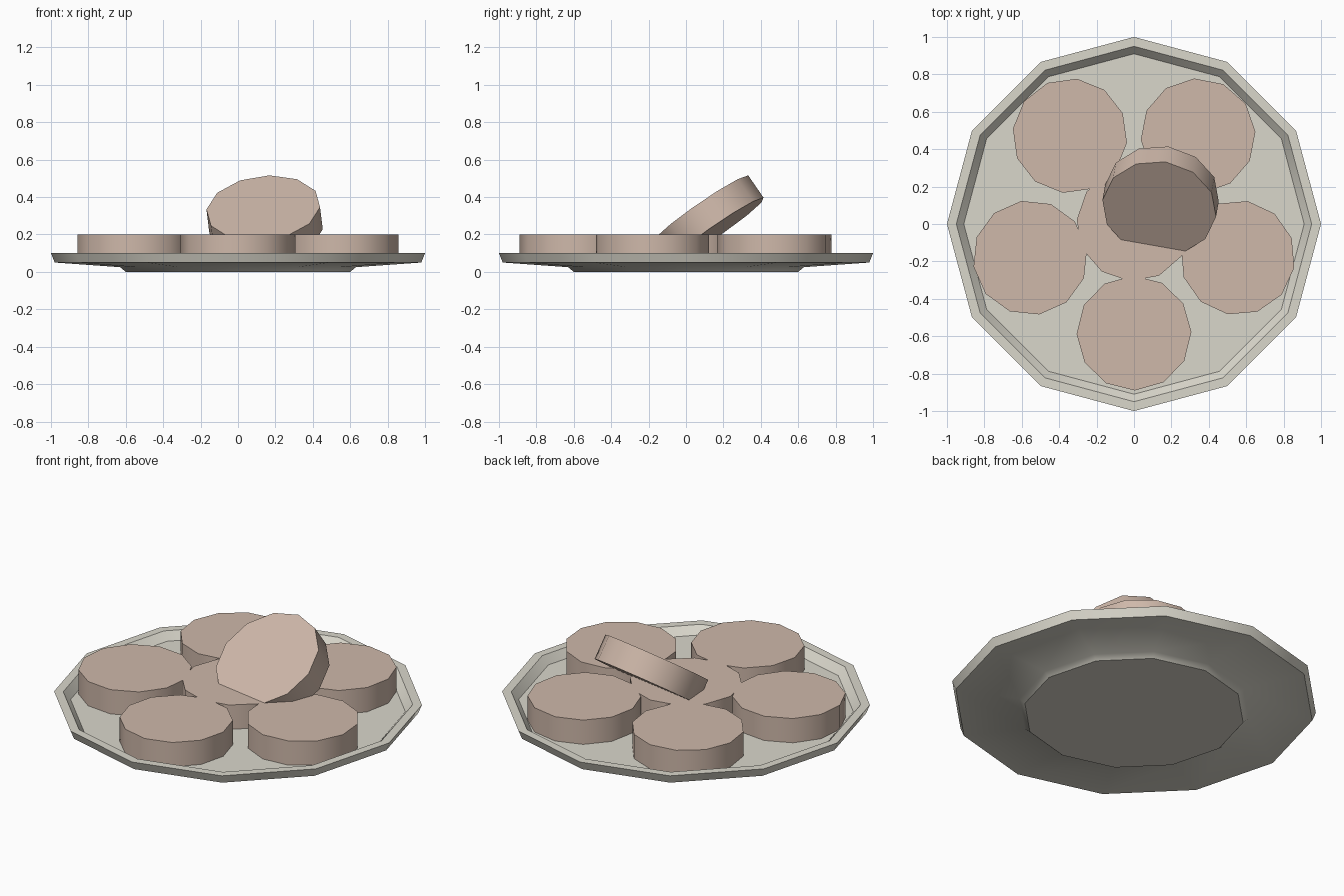
import bpy, bmesh
from math import sin, cos, pi, radians

if "Cube" in bpy.data.objects:
    bpy.data.objects.remove(bpy.data.objects["Cube"])

def material(name, rgb):
    m = bpy.data.materials.new(name)
    m.diffuse_color = (*rgb, 1)
    m.use_nodes = True
    m.node_tree.nodes["Principled BSDF"].inputs["Base Color"].default_value = m.diffuse_color
    return m

BISCUIT = material("biscuit_brown", (0.62, 0.48, 0.40))
CREAM = material("plate_cream", (0.70, 0.68, 0.60))

def lathe(name, profile, mat, sides=12, spin=0.0):
    """Revolve (radius, z) points, capping both ends with a polygon."""
    bm = bmesh.new()
    rings = [[bm.verts.new((r * cos(spin + 2 * pi * i / sides),
                            r * sin(spin + 2 * pi * i / sides), z))
              for i in range(sides)] for r, z in profile]
    for a, b in zip(rings, rings[1:]):
        for i in range(sides):
            j = (i + 1) % sides
            bm.faces.new((a[i], a[j], b[j], b[i]))
    bm.faces.new(rings[0])
    bm.faces.new(rings[-1])
    bmesh.ops.recalc_face_normals(bm, faces=bm.faces)
    me = bpy.data.meshes.new(name)
    bm.to_mesh(me)
    bm.free()
    me.materials.append(mat)
    ob = bpy.data.objects.new(name, me)
    bpy.context.collection.objects.link(ob)
    bpy.ops.object.select_all(action='DESELECT')
    ob.select_set(True)
    bpy.context.view_layer.objects.active = ob
    bpy.ops.object.shade_smooth_by_angle(angle=radians(40))
    return ob

# Plate: foot, shallow underside, raised rim, sunken floor
lathe("plate", [(0.60, 0), (0.63, 0.025), (0.98, 0.05), (1.0, 0.10),
                (0.95, 0.10), (0.91, 0.055)], CREAM)

# Biscuits: origin at the centre of the top face
R, T = 0.307, 0.145

def biscuit(name, loc, spin, rot=(0, 0, 0)):
    ob = lathe(name, [(R, -T), (R, 0)], BISCUIT, spin=radians(spin))
    ob.location = loc
    ob.rotation_euler = [radians(a) for a in rot]

# Ring of five, each turned slightly differently, plus one in the middle
for k, spin in enumerate((1, 20, 4, 23, 9)):
    a = radians(-90 + 72 * k)
    biscuit(f"ring_biscuit_{k + 1}", (0.583 * cos(a), 0.583 * sin(a), 0.2), spin)
biscuit("centre_biscuit", (0, 0, 0.2), 26)

# Biscuit leaning on top
biscuit("leaning_biscuit", (0.135, 0.083, 0.34), 2, (35, 0, -10))
